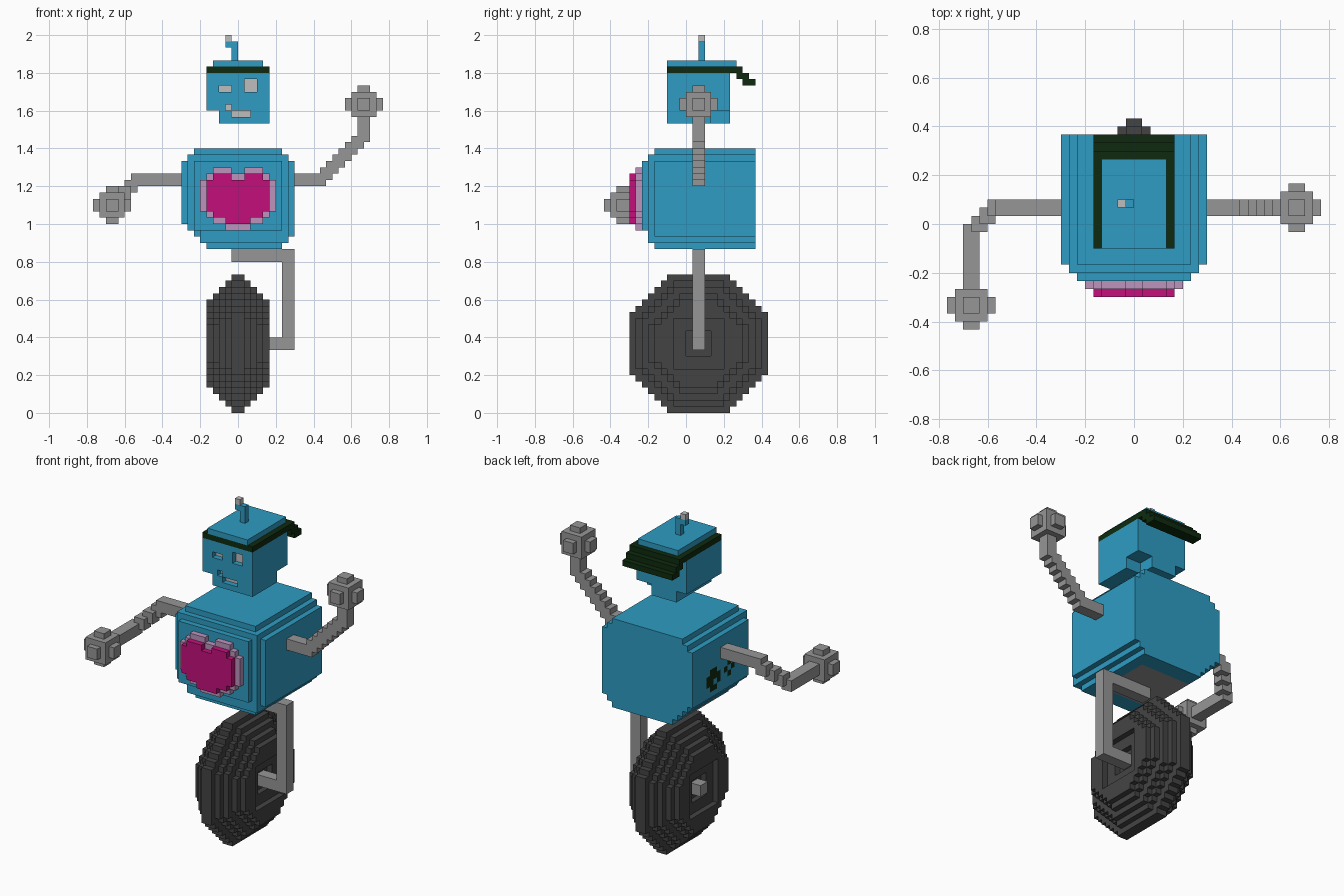
import bpy, bmesh

cube = bpy.data.objects.get("Cube")
if cube:
    bpy.data.objects.remove(cube, do_unlink=True)

V = 1 / 30  # size of one block


def material(name, rgb):
    lin = [(c / 255 / 12.92) if c < 11 else ((c / 255 + 0.055) / 1.055) ** 2.4 for c in rgb]
    m = bpy.data.materials.new(name)
    m.use_nodes = True
    m.diffuse_color = (*lin, 1)
    m.node_tree.nodes["Principled BSDF"].inputs["Base Color"].default_value = (*lin, 1)
    return m


BLUE = material("blue", (46, 156, 195))
GREY = material("grey", (150, 150, 150))
LIGHT = material("light_grey", (190, 190, 190))
RUBBER = material("dark_grey", (68, 68, 68))
GREEN = material("dark_green", (14, 42, 14))
PINK = material("magenta", (194, 16, 122))
PALE = material("pale_pink", (188, 148, 190))

# For each direction: the corners of that side of a unit block
SIDES = {
    (1, 0, 0): [(1, 0, 0), (1, 1, 0), (1, 1, 1), (1, 0, 1)],
    (-1, 0, 0): [(0, 0, 0), (0, 0, 1), (0, 1, 1), (0, 1, 0)],
    (0, 1, 0): [(0, 1, 0), (0, 1, 1), (1, 1, 1), (1, 1, 0)],
    (0, -1, 0): [(0, 0, 0), (1, 0, 0), (1, 0, 1), (0, 0, 1)],
    (0, 0, 1): [(0, 0, 1), (1, 0, 1), (1, 1, 1), (0, 1, 1)],
    (0, 0, -1): [(0, 0, 0), (0, 1, 0), (1, 1, 0), (1, 0, 0)],
}


def fill(cells, mat, x0, x1, y0, y1, z0, z1):
    """Fill a box of blocks, or carve it away when mat is None."""
    for x in range(x0, x1):
        for y in range(y0, y1):
            for z in range(z0, z1):
                if mat:
                    cells[x, y, z] = mat
                else:
                    cells.pop((x, y, z), None)


def build(name, cells):
    """Make the outer skin of the blocks and merge its flat areas."""
    mats = list(dict.fromkeys(cells.values()))
    bm = bmesh.new()
    verts = {}
    for (x, y, z), mat in cells.items():
        for (dx, dy, dz), corners in SIDES.items():
            if (x + dx, y + dy, z + dz) in cells:
                continue
            quad = []
            for a, b, c in corners:
                k = (x + a, y + b, z + c)
                if k not in verts:
                    verts[k] = bm.verts.new([i * V for i in k])
                quad.append(verts[k])
            bm.faces.new(quad).material_index = mats.index(mat)
    bmesh.ops.dissolve_limit(bm, angle_limit=0.01, verts=bm.verts, edges=bm.edges,
                             delimit={'MATERIAL'})
    me = bpy.data.meshes.new(name)
    bm.to_mesh(me)
    bm.free()
    for m in mats:
        me.materials.append(m)
    ob = bpy.data.objects.new(name, me)
    bpy.context.collection.objects.link(ob)


def part(name, *boxes):
    cells = {}
    for mat, *box in boxes:
        fill(cells, mat, *box)
    build(name, cells)


def fist(name, cx, cy, cz):
    cells = {}
    r = range(-3, 3)
    for x in r:
        for y in r:
            for z in r:
                if (x + .5) ** 2 + (y + .5) ** 2 + (z + .5) ** 2 < 7:
                    cells[cx + x, cy + y, cz + z] = GREY
    build(name, cells)


# Wheel: stacked octagonal discs, narrowing to the tread, with stepped hub recesses
wheel = {}
for x in range(-5, 5):
    depth = abs(x + .5) + .5
    radius = 12 - depth
    for y in range(-11, 11):
        for z in range(-11, 11):
            a, b = abs(y + .5), abs(z + .5)
            if max(a, b) < radius and a + b <= radius * 15 / 11 + .01:
                wheel[x, y + 2, z + 11] = RUBBER
for x0, x1, r in ((4, 5, 4), (3, 4, 2), (-5, -4, 4), (-4, -3, 2)):
    fill(wheel, None, x0, x1, 2 - r, 2 + r, 11 - r, 11 + r)
build("wheel", wheel)

# Fork and axle
part("wheel_fork",
     (GREY, -1, 9, 1, 3, 24, 26),
     (GREY, 7, 9, 1, 3, 10, 26),
     (GREY, 3, 7, 1, 3, 10, 12))
part("axle_end", (GREY, -5, -3, 1, 3, 10, 12))

# Torso with stepped edges
torso = {}
for box in ((-9, 9, -5, 11, 30, 40), (-8, 8, -5, 11, 40, 41), (-7, 7, -5, 11, 41, 42),
            (-8, 9, -5, 11, 29, 30), (-7, 9, -5, 11, 28, 29), (-6, 8, -5, 11, 27, 28),
            (-5, 7, -5, 11, 26, 27),
            (-8, 8, -6, -5, 29, 41), (-6, 8, -6, -5, 27, 29), (-7, 7, -7, -6, 29, 40)):
    fill(torso, BLUE, *box)
# Belly panel
fill(torso, GREY, -5, 5, -2, 8, 26, 27)
# Gear marks on the right side
for y0, z0, n in ((3, 31, 4), (-1, 32, 3)):
    for y in range(n):
        for z in range(n):
            corner = y in (0, n - 1) and z in (0, n - 1)
            if not corner and (y, z) != (1, 1):
                torso[-9, y0 + y, z0 + z] = GREEN
build("torso", torso)

# Heart: rows of (half width, bottom, top), with a pale border layer behind
heart_rows = ((2, 30, 31), (4, 31, 32), (5, 32, 37), (4, 37, 38))
border_rows = ((2, 29, 30), (4, 30, 31), (5, 31, 32), (6, 32, 37), (5, 37, 38), (4, 38, 39))
part("heart",
     *[(PINK, -w, w, -9, -8, a, b) for w, a, b in heart_rows],
     (None, -1, 1, -9, -8, 37, 38))
part("heart_border",
     *[(PALE, -w, w, -8, -7, a, b) for w, a, b in border_rows],
     (None, -1, 1, -8, -7, 38, 39))

# Left arm, raised in a staircase
part("left_arm",
     (GREY, 9, 14, 1, 3, 36, 38),
     *[(GREY, 13 + i, 15 + i, 1, 3, 37 + i, 39 + i) for i in range(7)],
     (GREY, 19, 21, 1, 3, 44, 47))
fist("left_fist", 20, 2, 49)

# Right arm, bent forward
part("right_arm",
     (GREY, -17, -9, 1, 3, 36, 38),
     *[(GREY, -18 - i, -16 - i, 1 - i, 3 - i, 35 - i, 37 - i) for i in range(4)],
     (GREY, -21, -19, -7, 0, 32, 34))
fist("right_fist", -20, -10, 33)

# Head with narrower jaw and recessed face
head = {}
fill(head, BLUE, -5, 5, -3, 7, 48, 54)
fill(head, BLUE, -3, 5, -3, 7, 46, 48)
fill(head, None, 2, 5, 4, 7, 46, 48)
for x0, x1, z0, z1 in ((-3, -1, 51, 52), (1, 3, 51, 53), (-2, -1, 48, 49), (-1, 2, 47, 48)):
    fill(head, None, x0, x1, -3, -2, z0, z1)
    fill(head, LIGHT, x0, x1, -2, -1, z0, z1)
build("head", head)

# Headband with a fringe stepping down at the back, and the crown
part("headband",
     (GREEN, -5, 5, -3, 9, 54, 55),
     (GREEN, -5, 5, 8, 10, 53, 54),
     (GREEN, -5, 5, 9, 11, 52, 53))
part("crown", (BLUE, -4, 4, -3, 8, 55, 56))

# Antenna
part("antenna",
     (BLUE, -1, 0, 2, 3, 56, 59),
     (BLUE, -2, -1, 2, 3, 58, 59),
     (LIGHT, -2, -1, 2, 3, 59, 60))
